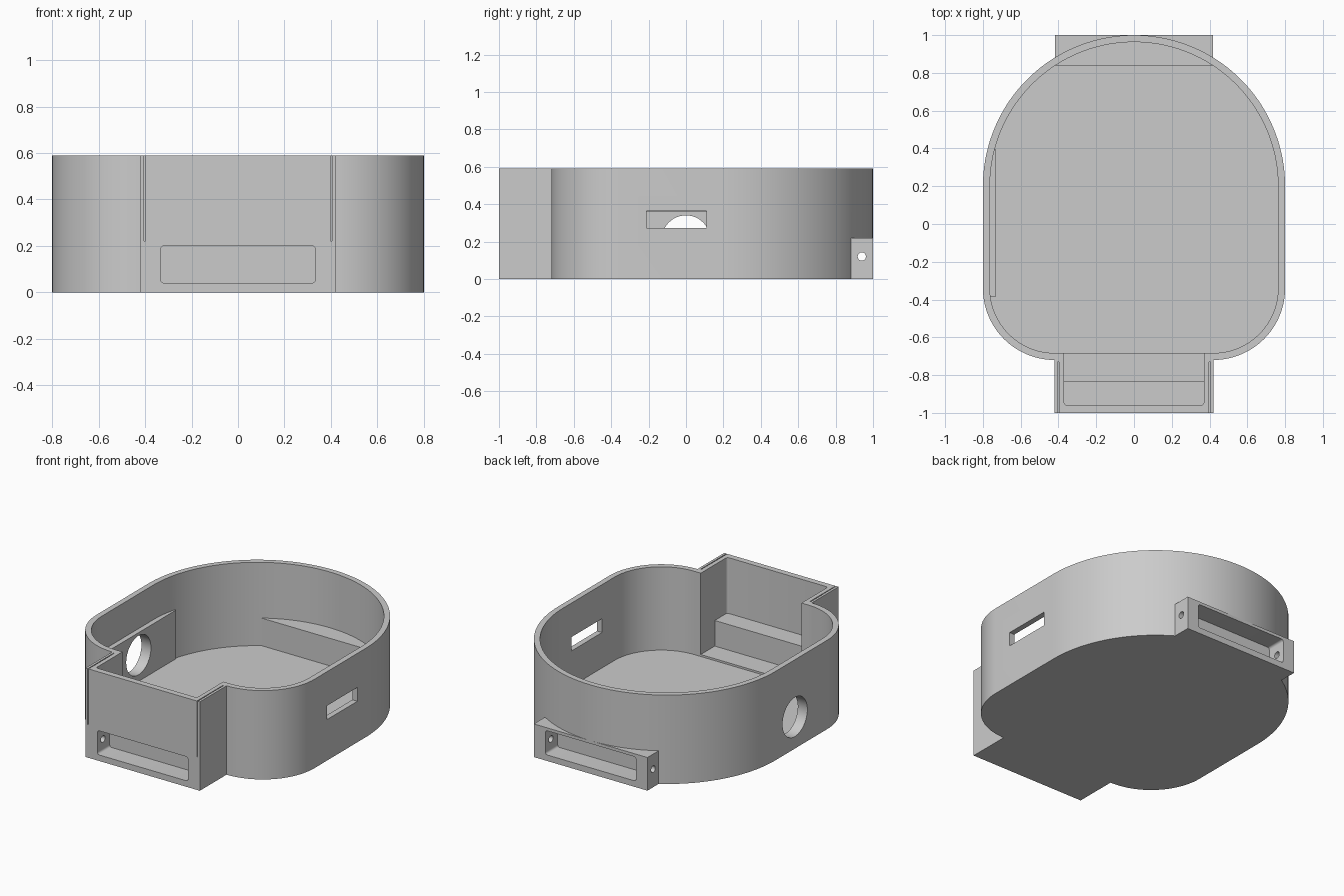
import bpy
import bmesh
from math import sin, cos, pi, radians
from mathutils import Matrix, Vector

if "Cube" in bpy.data.objects:
    bpy.data.objects.remove(bpy.data.objects["Cube"])

grey = bpy.data.materials.new("matte grey")
grey.use_nodes = True
grey.diffuse_color = (0.6, 0.6, 0.6, 1)
grey.node_tree.nodes["Principled BSDF"].inputs["Base Color"].default_value = (0.6, 0.6, 0.6, 1)

HEIGHT, LUG_TOP, WALL = 0.59, 0.22, 0.037


def finish(name, bm):
    bmesh.ops.recalc_face_normals(bm, faces=bm.faces)
    mesh = bpy.data.meshes.new(name)
    bm.to_mesh(mesh)
    bm.free()
    mesh.materials.append(grey)
    obj = bpy.data.objects.new(name, mesh)
    bpy.context.collection.objects.link(obj)
    return obj


def box(name, x, y, z, round_axis=None, radius=0.015):
    """Box from (min, max) ranges, optionally rounded along one axis."""
    bm = bmesh.new()
    bmesh.ops.create_cube(bm, size=1)
    for v in bm.verts:
        v.co = Vector([lo if c < 0 else hi for c, (lo, hi) in zip(v.co, (x, y, z))])
    if round_axis is not None:
        edges = [e for e in bm.edges
                 if abs((e.verts[0].co - e.verts[1].co).normalized()[round_axis]) > 0.9]
        bmesh.ops.bevel(bm, geom=edges, offset=radius, segments=4,
                        affect='EDGES', profile=0.5)
    return finish(name, bm)


def rod(name, x, y, z, radius):
    """Cylinder along x."""
    bm = bmesh.new()
    place = Matrix.Translation(((x[0] + x[1]) / 2, y, z)) @ Matrix.Rotation(pi / 2, 4, 'Y')
    bmesh.ops.create_cone(bm, cap_ends=True, segments=48, radius1=radius, radius2=radius,
                          depth=x[1] - x[0], matrix=place)
    return finish(name, bm)


def arc(cx, cy, r, start, end, steps):
    angles = [radians(start + (end - start) * i / steps) for i in range(steps + 1)]
    return [(cx + r * cos(a), cy + r * sin(a)) for a in angles]


def shell(name, inset, z0, z1):
    """Prism with a round back and two rounded front corners."""
    outline = (arc(0, 0.2, 0.8 - inset, 0, 180, 72)
               + arc(-0.42, -0.34, 0.38 - inset, 180, 270, 24)
               + arc(0.42, -0.34, 0.38 - inset, 270, 360, 24))
    bm = bmesh.new()
    base = bm.faces.new([bm.verts.new((x, y, z0)) for x, y in outline])
    top = bmesh.ops.extrude_face_region(bm, geom=[base])["geom"]
    bmesh.ops.translate(bm, vec=(0, 0, z1 - z0),
                        verts=[g for g in top if isinstance(g, bmesh.types.BMVert)])
    return finish(name, bm)


def combine(target, tool, operation):
    mod = target.modifiers.new(operation.lower(), 'BOOLEAN')
    mod.operation = operation
    mod.solver = 'EXACT'
    mod.object = tool
    bpy.context.view_layer.objects.active = target
    bpy.ops.object.modifier_apply(modifier=mod.name)
    bpy.data.objects.remove(tool)


# Outer case with the full-height front lug
case = shell("case", 0, 0, HEIGHT)
combine(case, box("front_lug", (-0.42, 0.42), (-1, -0.6), (0, HEIGHT)), 'UNION')

# Main cavity and the lug bay with its slightly raised floor
combine(case, shell("cavity", WALL, WALL, 1), 'DIFFERENCE')
combine(case, box("lug_bay", (-0.37, 0.37), (-0.96, -0.6), (0.05, 1), 2), 'DIFFERENCE')

# Strap housings and the mounting pad on the inner wall
combine(case, box("front_housing", (-0.39, 0.39), (-0.98, -0.83), (0.02, LUG_TOP)), 'UNION')
combine(case, box("back_lug", (-0.417, 0.417), (0.84, 1), (0, LUG_TOP)), 'UNION')
combine(case, box("wall_pad", (-0.768, -0.73), (-0.385, 0.395), (0.02, 0.36)), 'UNION')

# Strap pockets
for side in (-1, 1):
    depth = sorted((side * 0.87, side * 1.1))
    combine(case, box("pocket", (-0.333, 0.333), depth, (0.04, 0.2), 1), 'DIFFERENCE')

# Pin holes: blind at the front, through at the back
combine(case, rod("front_pin", (-0.37, 0.37), -0.94, 0.12, 0.022), 'DIFFERENCE')
combine(case, rod("back_pin", (-0.5, 0.5), 0.94, 0.12, 0.022), 'DIFFERENCE')

# Round port on one side, rectangular window on the other
combine(case, rod("round_port", (-0.9, -0.6), 0, 0.21, 0.13), 'DIFFERENCE')
combine(case, box("window", (0.6, 0.9), (-0.21, 0.11), (0.272, 0.364)), 'DIFFERENCE')

# Narrow slits in the front lug walls
for x in (-0.401, 0.401):
    combine(case, box("slit", (x - 0.003, x + 0.003), (-1.1, -0.73), (LUG_TOP, 1)), 'DIFFERENCE')

bpy.ops.object.select_all(action='DESELECT')
case.select_set(True)
bpy.context.view_layer.objects.active = case
bpy.ops.object.shade_smooth_by_angle(angle=radians(30))
